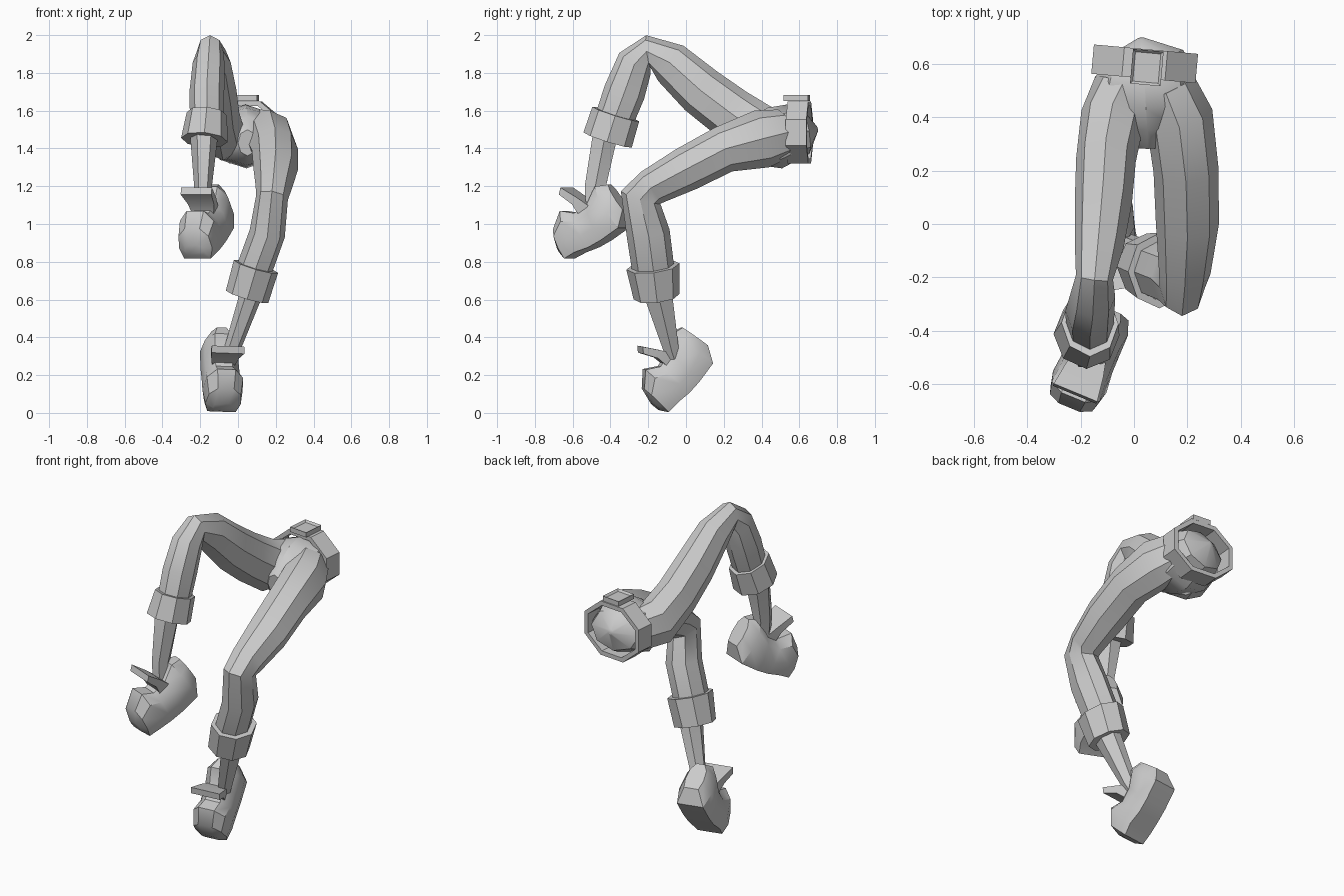
import bpy, bmesh, math
from mathutils import Vector, Matrix

cube = bpy.data.objects.get("Cube")
if cube:
    bpy.data.objects.remove(cube)

grey = bpy.data.materials.new("plain grey")
grey.use_nodes = True
grey.diffuse_color = (0.6, 0.6, 0.6, 1)
grey.node_tree.nodes["Principled BSDF"].inputs["Base Color"].default_value = (0.6, 0.6, 0.6, 1)


def finish(name, bm, angle=35):
    bmesh.ops.recalc_face_normals(bm, faces=bm.faces)
    mesh = bpy.data.meshes.new(name)
    bm.to_mesh(mesh)
    bm.free()
    mesh.materials.append(grey)
    obj = bpy.data.objects.new(name, mesh)
    bpy.context.collection.objects.link(obj)
    bpy.ops.object.select_all(action="DESELECT")
    obj.select_set(True)
    bpy.context.view_layer.objects.active = obj
    bpy.ops.object.shade_smooth_by_angle(angle=math.radians(angle))
    return obj


def loft(name, rings, closed=False, angle=35):
    """Skin a list of point rings; cap the ends or join them in a loop."""
    bm = bmesh.new()
    rows = [[bm.verts.new(p) for p in ring] for ring in rings]
    pairs = list(zip(rows, rows[1:]))
    if closed:
        pairs.append((rows[-1], rows[0]))
    for a, b in pairs:
        for i in range(len(a)):
            j = (i + 1) % len(a)
            bm.faces.new((a[i], a[j], b[j], b[i]))
    if not closed:
        bm.faces.new(rows[0])
        bm.faces.new(rows[-1])
    return finish(name, bm, angle)


def ellipse(center, axis, rx, rd, sides=8, turn=0.0):
    t = Vector(axis).normalized()
    side = (Vector((1, 0, 0)) - t * t.x).normalized()
    up = side.cross(t)
    angles = [math.tau * (i + turn) / sides for i in range(sides)]
    return [Vector(center) + side * rx * math.cos(a) + up * rd * math.sin(a) for a in angles]


def limb(name, stations, sides=8, angle=35):
    """Tube through stations of (center, half width, half depth)."""
    pts = [Vector(s[0]) for s in stations]
    rings = []
    for i, (c, rx, rd) in enumerate(stations):
        axis = Vector((0, 0, 0))
        if i > 0:
            axis += (pts[i] - pts[i - 1]).normalized()
        if i < len(pts) - 1:
            axis += (pts[i + 1] - pts[i]).normalized()
        rings.append(ellipse(c, axis, rx, rd, sides))
    return loft(name, rings, angle=angle)


# Trouser legs, from hip over the knee to inside the cuff
limb("left_leg", [
    ((.12, .52, 1.48), .11, .13), ((.17, .4, 1.45), .127, .155),
    ((.195, .2, 1.395), .122, .125), ((.2, 0, 1.29), .118, .118),
    ((.19, -.18, 1.195), .097, .1), ((.18, -.24, 1.14), .085, .11),
    ((.155, -.2, .95), .095, .115), ((.09, -.175, .77), .095, .112),
    ((.06, -.16, .66), .085, .1)])
limb("right_leg", [
    ((-.04, .52, 1.47), .11, .13), ((-.08, .4, 1.48), .12, .15),
    ((-.105, .24, 1.585), .112, .14), ((-.115, .08, 1.705), .107, .133),
    ((-.13, -.08, 1.85), .092, .115), ((-.148, -.2, 1.915), .07, .085),
    ((-.155, -.27, 1.85), .085, .1), ((-.165, -.325, 1.7), .092, .11),
    ((-.165, -.37, 1.58), .09, .105), ((-.17, -.4, 1.48), .08, .1)])

# Turned-up cuffs and bare ankles
limb("left_cuff", [((.095, -.175, .775), .122, .142), ((.048, -.156, .615), .117, .122)], angle=25)
limb("right_cuff", [((-.165, -.372, 1.582), .107, .13), ((-.178, -.415, 1.445), .124, .134)], angle=25)
limb("left_ankle", [((.07, -.148, .63), .06, .085), ((-.03, -.08, .34), .043, .047),
                    ((-.07, -.05, .25), .04, .045)], 6)
limb("right_ankle", [((-.18, -.43, 1.46), .073, .075), ((-.185, -.48, 1.2), .047, .064),
                     ((-.18, -.48, 1.1), .045, .06)], 6)

# Shoe: sections of (bottom s, bottom n, top s, top n, half width)
SECTIONS = [
    (-.055, .08, -.035, .24, .055), (0, 0, .03, .262, .1), (.12, -.012, .115, .2, .1),
    (.2, -.012, .2, .192, .1), (.28, 0, .265, .24, .108), (.35, 0, .345, .175, .095),
    (.368, .03, .372, .09, .055)]
OUTLINE = [(-.8, 0), (-1, .35), (-.9, .75), (-.45, 1), (.45, 1), (.9, .75), (1, .35), (.8, 0)]


def shoe(prefix, heel, forward, up):
    d = Vector(forward).normalized()
    n = Vector(up)
    n = (n - d * n.dot(d)).normalized()
    side = d.cross(n)
    o = Vector(heel)

    def at(s, h, w):
        return o + d * s + n * h + side * w

    loft(prefix + "_shoe", [[at(s0 + (s1 - s0) * k, n0 + (n1 - n0) * k, w * q) for q, k in OUTLINE]
                            for s0, n0, s1, n1, w in SECTIONS])
    # Flared tongue standing up from the instep
    flap = [((.1, .18), (.175, .17), .06), ((.135, .25), (.178, .235), .075), ((.19, .34), (.215, .312), .088)]
    loft(prefix + "_shoe_tongue", [[at(*a, -w), at(*a, w), at(*b, w), at(*b, -w)] for a, b, w in flap], angle=25)


shoe("left", (-.118, .13, .265), (.03, -.235, -.26), (.15, -.74, .67))
shoe("right", (-.095, -.33, .98), (-.125, -.30, -.17), (-.2, -.49, .87))

# Pelvis, with a shallow cone closing the waist
AXIS = Vector((.09, 1, 0)).normalized()
limb("pelvis", [
    ((.05, .29, 1.43), .05, .07), ((.05, .37, 1.44), .16, .13), ((.045, .47, 1.455), .2, .165),
    ((.04, .56, 1.485), .185, .15), ((.035, .635, 1.49), .15, .12), ((.025, .695, 1.505), .015, .015)])

# Belt: thick hollow band
mid = Vector((.04, .6, 1.485))
loft("belt", [ellipse(mid + AXIS * off, AXIS, rx, rz, 8, 0.5) for off, rx, rz in (
    (-.055, .212, .178), (.055, .212, .178), (.055, .185, .15), (-.055, .185, .15))], closed=True, angle=25)

# Buckle: plate with a sunken centre
bm = bmesh.new()
bmesh.ops.create_cube(bm, size=1)
bmesh.ops.scale(bm, vec=(.115, .13, .03), verts=bm.verts)
top = max(bm.faces, key=lambda f: f.calc_center_median().z)
bmesh.ops.inset_region(bm, faces=[top], thickness=.014)
bmesh.ops.translate(bm, vec=(0, 0, -.012), verts=top.verts)
bmesh.ops.transform(bm, verts=bm.verts, matrix=Matrix.Translation((.048, .586, 1.667)) @ Matrix.Rotation(-.09, 4, "Z"))
finish("belt_buckle", bm, 25)
